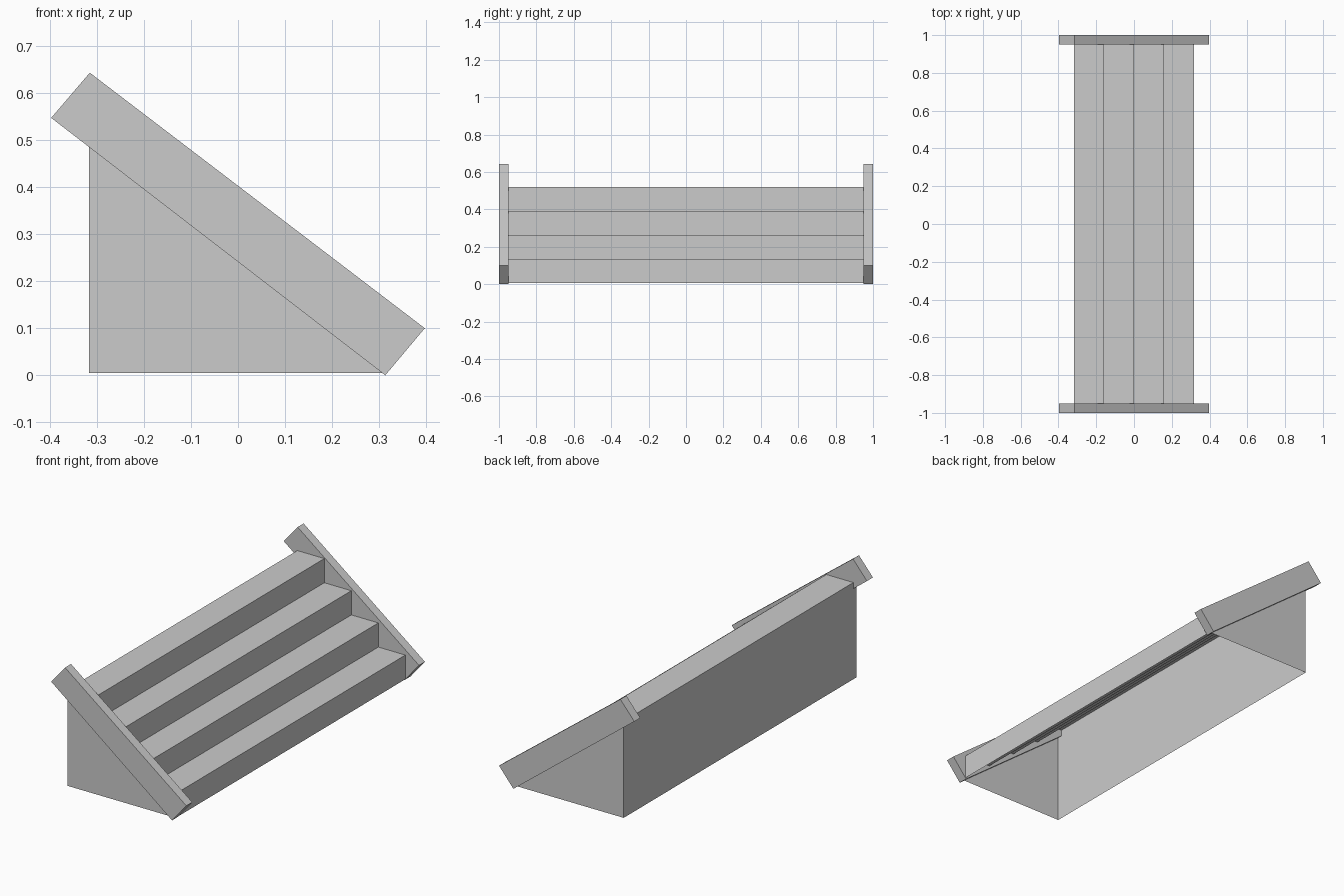
import bpy
import bmesh

# Remove the default cube only
cube = bpy.data.objects.get("Cube")
if cube:
    bpy.data.objects.remove(cube, do_unlink=True)

grey = bpy.data.materials.new("plain_grey")
grey.use_nodes = True
colour = (0.6, 0.6, 0.6, 1)
grey.diffuse_color = colour
grey.node_tree.nodes["Principled BSDF"].inputs["Base Color"].default_value = colour


def extrude_profile(name, profile, y0, y1, open_last=False):
    """Extrude an x-z outline along y; open_last leaves out the closing side."""
    bm = bmesh.new()
    near = [bm.verts.new((x, y0, z)) for x, z in profile]
    far = [bm.verts.new((x, y1, z)) for x, z in profile]
    bm.faces.new(near)
    bm.faces.new(far[::-1])
    count = len(profile)
    for i in range(count - 1 if open_last else count):
        j = (i + 1) % count
        bm.faces.new((near[j], near[i], far[i], far[j]))
    bmesh.ops.recalc_face_normals(bm, faces=bm.faces[:])
    mesh = bpy.data.meshes.new(name)
    bm.to_mesh(mesh)
    bm.free()
    mesh.materials.append(grey)
    obj = bpy.data.objects.new(name, mesh)
    bpy.context.collection.objects.link(obj)
    return obj


# Stair shell: four risers and treads, back wall and side walls, open underneath
STEPS = 4
HALF_RUN, BASE, TOP = 0.317, 0.005, 0.518
run, rise = 2 * HALF_RUN / STEPS, (TOP - BASE) / STEPS
outline = [(HALF_RUN, BASE)]
for i in range(STEPS):
    x, z = HALF_RUN - i * run, BASE + (i + 1) * rise
    outline += [(x, z), (x - run, z)]
outline.append((-HALF_RUN, BASE))
extrude_profile("stair_steps", outline, -0.975, 0.975, open_last=True)

# Sloping side boards that cover the step ends
board = [(0.313, 0), (0.397, 0.1), (-0.315, 0.643), (-0.397, 0.547)]
for name, side in (("front_side_board", -1), ("back_side_board", 1)):
    extrude_profile(name, board, *sorted((side * 0.95, side)))
